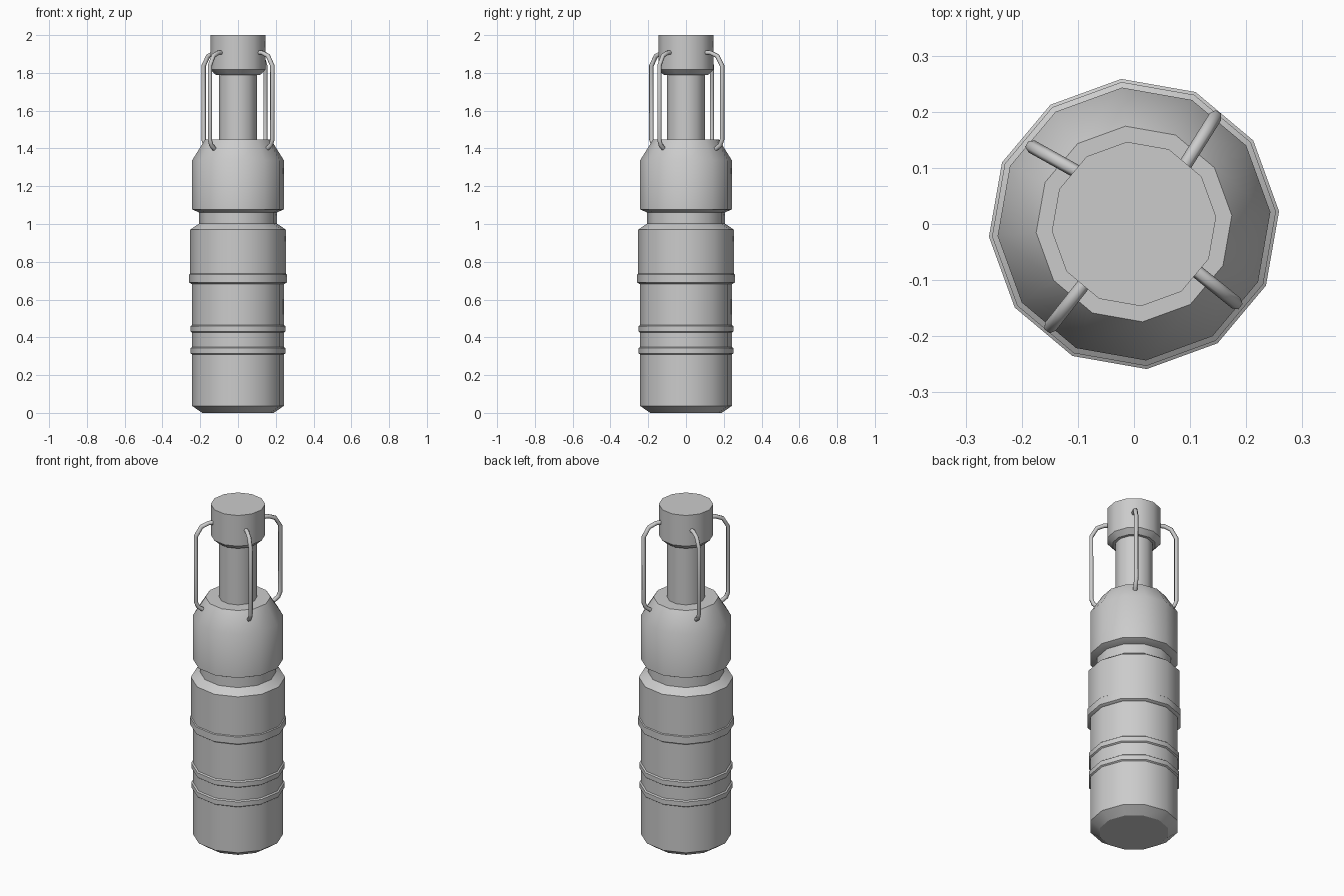
import bpy, bmesh
from math import cos, sin, pi, radians
from mathutils import Vector

if "Cube" in bpy.data.objects:
    bpy.data.objects.remove(bpy.data.objects["Cube"])

SIDES = 12
TWIST = radians(5)


def lathe(name, profile):
    """Revolve (radius, z) points into a closed 12-sided solid."""
    bm = bmesh.new()
    rings = []
    for r, z in profile:
        rings.append([bm.verts.new((r * cos(TWIST + 2 * pi * i / SIDES),
                                    r * sin(TWIST + 2 * pi * i / SIDES), z))
                      for i in range(SIDES)])
    for a, b in zip(rings, rings[1:]):
        for i in range(SIDES):
            j = (i + 1) % SIDES
            bm.faces.new((a[i], a[j], b[j], b[i]))
    bm.faces.new(rings[0][::-1])
    bm.faces.new(rings[-1])
    me = bpy.data.meshes.new(name)
    bm.to_mesh(me)
    bm.free()
    me.shade_smooth()
    me.set_sharp_from_angle(angle=radians(35))
    ob = bpy.data.objects.new(name, me)
    bpy.context.collection.objects.link(ob)
    return ob


def band(name, z0, z1, r, r_in, bevel):
    """Raised band with chamfered edges."""
    lathe(name, [(r_in, z0), (r, z0 + bevel), (r, z1 - bevel), (r_in, z1)])


# Lower body, with chamfered foot and wider upper section
lathe("lower_body", [(0.19, 0), (0.244, 0.037), (0.244, 0.71), (0.254, 0.715),
                     (0.254, 0.97), (0.206, 1.003), (0.206, 1.062)])

# Raised bands around the body
band("lower_band", 0.308, 0.35, 0.252, 0.242, 0.007)
band("middle_band", 0.424, 0.466, 0.252, 0.242, 0.007)
band("upper_band", 0.682, 0.742, 0.2595, 0.246, 0.009)

# Rounded shoulder
lathe("shoulder", [(0.206, 1.06), (0.244, 1.078), (0.244, 1.337), (0.175, 1.447)])

# Neck and cap
lathe("neck", [(0.102, 1.44), (0.102, 1.80)])
lathe("cap", [(0.118, 1.79), (0.147, 1.817), (0.147, 2.0)])

# Four bent wires joining the cap to the shoulder
WIRES = [((0.094, 0.110), (0.145, 0.191)),
         ((-0.105, 0.095), (-0.182, 0.138)),
         ((-0.090, -0.108), (-0.149, -0.183)),
         ((0.110, -0.083), (0.182, -0.141))]
PATH = [(-0.05, 1.907), (0.25, 1.907), (0.68, 1.890), (1.0, 1.838),
        (1.0, 1.447), (0.88, 1.418), (0.58, 1.397)]
for n, (inner, outer) in enumerate(WIRES, 1):
    cu = bpy.data.curves.new(f"wire_{n}", 'CURVE')
    cu.dimensions = '3D'
    cu.bevel_depth = 0.012
    cu.bevel_resolution = 1
    cu.use_fill_caps = True
    sp = cu.splines.new('POLY')
    sp.points.add(len(PATH) - 1)
    for p, (t, z) in zip(sp.points, PATH):
        xy = Vector(inner).lerp(Vector(outer), t)
        p.co = (xy.x, xy.y, z, 1)
    sp.use_smooth = True
    bpy.context.collection.objects.link(bpy.data.objects.new(f"wire_{n}", cu))
